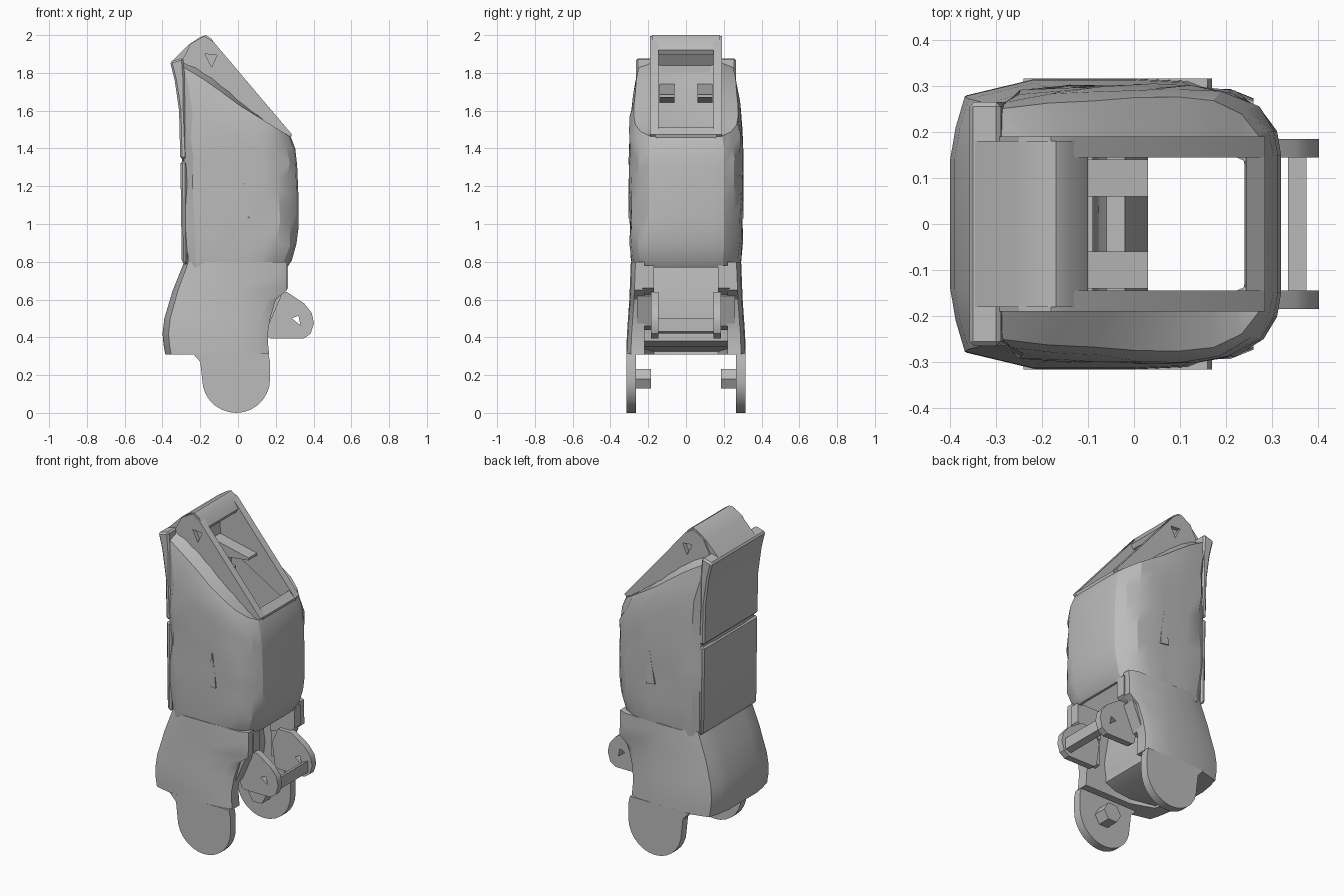
import bpy, bmesh, math, random
from mathutils import Vector

if "Cube" in bpy.data.objects:
    bpy.data.objects.remove(bpy.data.objects["Cube"])

random.seed(4)
grey = bpy.data.materials.new("plain_grey")
grey.diffuse_color = (0.5, 0.5, 0.5, 1)
grey.use_nodes = True
grey.node_tree.nodes["Principled BSDF"].inputs["Base Color"].default_value = grey.diffuse_color


def lerp(table, t):
    """Piecewise linear lookup in a sorted list of pairs."""
    if t <= table[0][0]:
        return table[0][1]
    for (a, p), (b, q) in zip(table, table[1:]):
        if t <= b:
            return p + (q - p) * (t - a) / (b - a)
    return table[-1][1]


def finish(name, bm, angle=30):
    bmesh.ops.remove_doubles(bm, verts=bm.verts, dist=0.0004)
    bmesh.ops.recalc_face_normals(bm, faces=bm.faces)
    me = bpy.data.meshes.new(name)
    bm.to_mesh(me)
    bm.free()
    me.materials.append(grey)
    ob = bpy.data.objects.new(name, me)
    bpy.context.collection.objects.link(ob)
    bpy.ops.object.select_all(action='DESELECT')
    ob.select_set(True)
    bpy.context.view_layer.objects.active = ob
    bpy.ops.object.shade_smooth_by_angle(angle=math.radians(angle))
    return ob


def loft(name, loops, closed=False, angle=30):
    """Skin loops; the last loop joins back to the first. Capped by the closing faces."""
    bm = bmesh.new()
    rows = [[bm.verts.new(p) for p in lp] for lp in loops]
    n = len(rows[0])
    for a, b in zip(rows, rows[1:] + rows[:1]):
        for i in range(n if closed else n - 1):
            j = (i + 1) % n
            bm.faces.new((a[i], a[j], b[j], b[i]))
    if not closed:      # end faces of an open strip, as quads across the wall
        m = len(rows) // 2
        for k in (0, n - 1):
            for i in range(m - 1):
                bm.faces.new((rows[i][k], rows[i + 1][k], rows[-2 - i][k], rows[-1 - i][k]))
    return finish(name, bm, angle)


def plate(name, outline, y0, y1, hole=None, bevel=0):
    """Extrude an x-z outline (with optional hole) from y0 to y1."""
    cu = bpy.data.curves.new(name, 'CURVE')
    cu.dimensions = '2D'
    cu.fill_mode = 'BOTH'
    cu.extrude = abs(y1 - y0) / 2
    for pts in [outline] + ([hole] if hole else []):
        sp = cu.splines.new('POLY')
        sp.points.add(len(pts) - 1)
        for p, (x, z) in zip(sp.points, pts):
            p.co = (x, z, 0, 1)
        sp.use_cyclic_u = True
    tmp = bpy.data.objects.new("tmp", cu)
    bpy.context.collection.objects.link(tmp)
    dg = bpy.context.evaluated_depsgraph_get()
    me = bpy.data.meshes.new_from_object(tmp.evaluated_get(dg))
    bm = bmesh.new()
    bm.from_mesh(me)
    bpy.data.objects.remove(tmp)
    bpy.data.meshes.remove(me)
    for v in bm.verts:
        v.co = Vector((v.co.x, (y0 + y1) / 2 + v.co.z, v.co.y))
    bmesh.ops.remove_doubles(bm, verts=bm.verts, dist=0.0004)
    if bevel:
        bmesh.ops.dissolve_limit(bm, angle_limit=0.02, verts=bm.verts, edges=bm.edges)
        es = [e for e in bm.edges if len(e.link_faces) == 2 and e.calc_face_angle(0) > 0.5]
        bmesh.ops.bevel(bm, geom=es, offset=bevel, segments=1, affect='EDGES', clamp_overlap=True)
    return finish(name, bm)


# main hollow shell with a sloping top and dented sides
half = [(1, 0), (1, .5), (.97, .68), (.85, .85), (.65, .96), (.4, 1), (.1, 1.01), (-.2, 1),
        (-.5, 1), (-.8, .97), (-.95, .86), (-1, .5), (-1, 0)]
section = half + [(u, -v) for u, v in half[-2:0:-1]]
left = [(.77, -.28), (.9, -.294), (1.3, -.296), (1.6, -.306), (1.86, -.35)]
right = [(.77, .26), (.82, .295), (.95, .32), (1.15, .32), (1.38, .31), (1.46, .28), (1.8, .25)]
width = [(.77, .285), (.9, .298), (1.5, .296), (1.86, .27)]
slope = [(-1, 1.86), (-.75, 1.82), (-.4, 1.75), (.1, 1.63), (1, 1.46)]


def shell_loop(t, inner):
    out = []
    for u, v in section:
        z = .77 + t * (lerp(slope, u) - .77)
        a, b, w = lerp(left, z), lerp(right, z), lerp(width, z)
        if inner:
            a, b = a + .11, .245
            w = .15 if t > .97 else .2
            p = Vector(((a + b) / 2 + u * (b - a) / 2, max(-1, min(1, v * 1.35)) * w, z))
        else:
            k = .95 if t == 1 else 1
            p = Vector(((a + b) / 2 + u * (b - a) / 2, v * w * k, z))
            if abs(v) > .8 and 0 < t < 1:
                p += Vector((random.uniform(-.01, .01), random.uniform(-.006, .006), random.uniform(-.02, .02)))
        out.append(p)
    return out


levels = [0, .05, .18, .3, .42, .54, .66, .78, .91, 1]
loft("main_shell", [shell_loop(t, False) for t in levels]
     + [shell_loop(t, True) for t in reversed(levels)], True, 22)

# flared ankle skirt: U-shaped wall, open towards +x
skirt_left = [(.31, -.385), (.4, -.402), (.5, -.39), (.65, -.345), (.8, -.285)]
skirt_right = [(.31, .165), (.4, .155), (.5, .17), (.6, .2), (.65, .26), (.8, .26)]
skirt_wide = [(.31, .316), (.4, .314), (.6, .3), (.8, .292)]


def skirt_loop(z, inner):
    a, b, w = lerp(skirt_left, z), lerp(skirt_right, z), lerp(skirt_wide, z)
    if inner:
        pts = [(b, .22), (b - .05, .22), (0, .22), (a * .4, .22), (a * .55, .2), (a + .09, .17), (a + .08, .1)]
    else:
        pts = [(b, w - .025), (b - .05, w - .005), (0, w), (a * .55, w), (a * .92, w - .035), (a * .97, .21), (a, .14)]
    return [(x, y, z) for x, y in pts] + [(x, -y, z) for x, y in reversed(pts)]


heights = (.31, .36, .42, .5, .6, .65, .73, .8)
loft("ankle_skirt", [skirt_loop(z, False) for z in heights]
     + [skirt_loop(z, True) for z in reversed(heights)])

# two thin back panels with a narrow gap between them
plate("upper_back_panel", [(-.36, 1.86), (-.335, 1.76), (-.312, 1.6), (-.306, 1.345), (-.27, 1.345),
                           (-.28, 1.6), (-.28, 1.75), (-.29, 1.88)], -.265, .265, bevel=.01)
plate("lower_back_panel", [(-.305, 1.33), (-.303, 1.0), (-.298, .8), (-.27, .78), (-.27, 1.33)],
      -.265, .265, bevel=.01)

# roof cap and sloping top frame
plate("top_cap", [(-.35, 1.86), (-.26, 1.95), (-.2, 1.99), (-.17, 2.0), (-.14, 1.98), (-.1, 1.92), (-.115, 1.895),
                  (-.18, 1.91), (-.23, 1.84), (-.23, 1.74), (-.31, 1.72)], -.18, .18)
rail = [(-.33, 1.8), (-.25, 1.955), (-.18, 1.995), (-.13, 1.965), (.285, 1.475), (.24, 1.43),
        (0, 1.57), (-.2, 1.69)]
for s, side in ((-1, "front"), (1, "rear")):
    plate(f"{side}_top_rail", rail, s * .165, s * .19, [(-.175, 1.9), (-.11, 1.895), (-.14, 1.83)])
    plate(f"{side}_top_rail_inside", rail, s * .145, s * .165)
    # inner tab
    plate(f"{side}_inner_tab", [(-.22, 1.64), (.03, 1.67), (.03, 1.685), (-.22, 1.74)], s * .06, s * .14)
    # round ankle plate and its inner boss
    arc = [(-.01 + .18 * math.cos(math.pi * k / 14), .18 - .18 * math.sin(math.pi * k / 14)) for k in range(15)]
    plate(f"{side}_ankle_disc", arc + [(-.2, .27), (-.24, .315), (.16, .315), (.17, .27)],
          s * .265, s * .316)
    plate(f"{side}_ankle_boss", [(.06 * math.cos(math.pi * k / 3), .18 + .06 * math.sin(math.pi * k / 3))
                                 for k in range(6)], s * .185, s * .28)
    # bracket lug with a triangular hole, and its thicker root
    plate(f"{side}_bracket_lug", [(.15, .41), (.17, .395), (.35, .395), (.385, .42), (.402, .475), (.39, .53),
                                  (.35, .58), (.26, .64), (.17, .64), (.13, .55)],
          s * .145, s * .185, [(.285, .5), (.32, .515), (.33, .465)])
    plate(f"{side}_bracket_root", [(.1, .44), (.16, .46), (.23, .62), (.1, .64)], s * .18, s * .26)
    # arm joining lug and shell
    plate(f"{side}_bracket_arm", [(.1, .6), (.24, .64), (.265, .66), (.265, .78), (.1, .78)], s * .17, s * .23)
    # small raised crease on the side
    plate(f"{side}_side_crease", [(0, 1.04), (.06, 1.03), (.055, 1.12), (.035, 1.24)], s * .28, s * .304)
plate("top_frame_front_bar", [(.285, 1.475), (.245, 1.51), (.24, 1.44), (.27, 1.42)], -.16, .16)
plate("bracket_bar", [(.335, .42), (.375, .43), (.375, .5), (.335, .48)], -.15, .15)

# inner ankle panel and floor
plate("inner_ankle_panel", [(-.06, .8), (-.02, .8), (.03, .5), (.02, .42), (-.05, .42), (-.09, .55)], -.22, .22)
plate("ankle_floor", [(-.35, .32), (-.05, .35), (.02, .38), (.02, .44), (-.3, .42)], -.22, .22)
